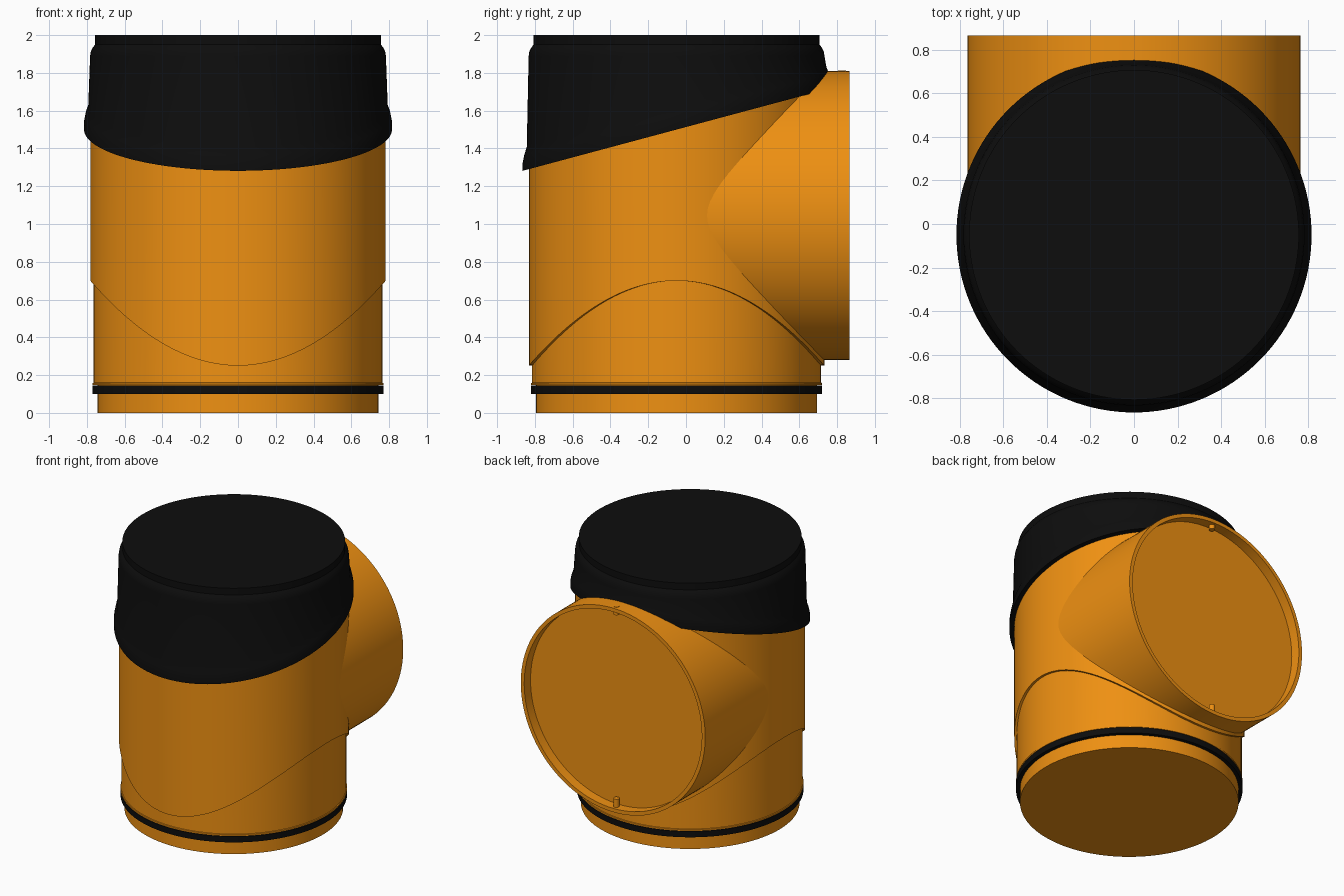
import bpy, bmesh, math
from math import sin, cos, radians

if "Cube" in bpy.data.objects:
    bpy.data.objects.remove(bpy.data.objects["Cube"])

N = 128
AXIS_Y = -0.05          # centre line of the vertical pipe


def material(name, rgb):
    m = bpy.data.materials.new(name)
    m.diffuse_color = (*rgb, 1)
    m.use_nodes = True
    m.node_tree.nodes["Principled BSDF"].inputs["Base Color"].default_value = m.diffuse_color
    return m


ORANGE = material("orange_plastic", (0.86, 0.28, 0.006))
BLACK = material("black_rubber", (0.004, 0.004, 0.004))


def loft(name, rings, mat, loc=(0, AXIS_Y, 0), rot_x=0, n=N):
    """Closed solid from (radius, height) rings; height may be a function of (angle, radius)."""
    bm = bmesh.new()
    loops = []
    for r, h in rings:
        loop = []
        for i in range(n):
            a = 2 * math.pi * i / n
            z = h(a, r) if callable(h) else h
            loop.append(bm.verts.new((r * cos(a), r * sin(a), z)))
        loops.append(loop)
    for lo, hi in zip(loops, loops[1:]):
        for i in range(n):
            j = (i + 1) % n
            bm.faces.new((lo[i], lo[j], hi[j], hi[i]))
    bm.faces.new(loops[0][::-1])
    bm.faces.new(loops[-1])
    bmesh.ops.recalc_face_normals(bm, faces=bm.faces)
    me = bpy.data.meshes.new(name)
    bm.to_mesh(me)
    bm.free()
    me.materials.append(mat)
    ob = bpy.data.objects.new(name, me)
    bpy.context.collection.objects.link(ob)
    ob.location = loc
    ob.rotation_euler.x = rot_x
    bpy.ops.object.select_all(action='DESELECT')
    ob.select_set(True)
    bpy.context.view_layer.objects.active = ob
    bpy.ops.object.shade_smooth_by_angle(angle=radians(30))
    return ob


def saddle(a, r):
    """Curved lower edge of the outer sleeve."""
    return 0.25 + 0.45 * cos(a) ** 2


def tilt(offset):
    """Slanted plane of the cap's lower edge, raised by offset."""
    return lambda a, r: 1.5 + 0.268 * r * sin(a) + offset


# vertical pipe with stepped spigot, seal groove and saddle-edged sleeve
loft("main_pipe", [(0.743, 0), (0.743, 0.147), (0.77, 0.147), (0.77, 0.158),
                   (0.765, 0.16), (0.765, saddle), (0.782, saddle),
                   (0.782, tilt(0.04))], ORANGE)

# rubber seal around the spigot
loft("seal_ring", [(0.74, 0.1), (0.77, 0.1), (0.77, 0.144), (0.74, 0.144)], BLACK)

# slanted cap with beaded lower edge
loft("slanted_cap", [(0.775, tilt(0)), (0.815, tilt(0)), (0.815, tilt(0.04)),
                     (0.807, tilt(0.08)), (0.793, tilt(0.12)),
                     (0.783, 1.89), (0.779, 1.915), (0.768, 1.935),
                     (0.757, 1.95), (0.757, 2.0)], BLACK)

# horizontal branch with recessed end
loft("side_branch", [(0.765, 0.04), (0.765, 0.865), (0.737, 0.865), (0.737, 0.79)],
     ORANGE, loc=(0, 0, 1.045), rot_x=-math.pi / 2)

# small locating pins through the branch rim
for name, z0, z1 in (("upper_pin", 1.75, 1.813), ("lower_pin", 0.29, 0.37)):
    loft(name, [(0.021, z0), (0.021, z1)], ORANGE, loc=(0, 0.825, 0), n=24)
